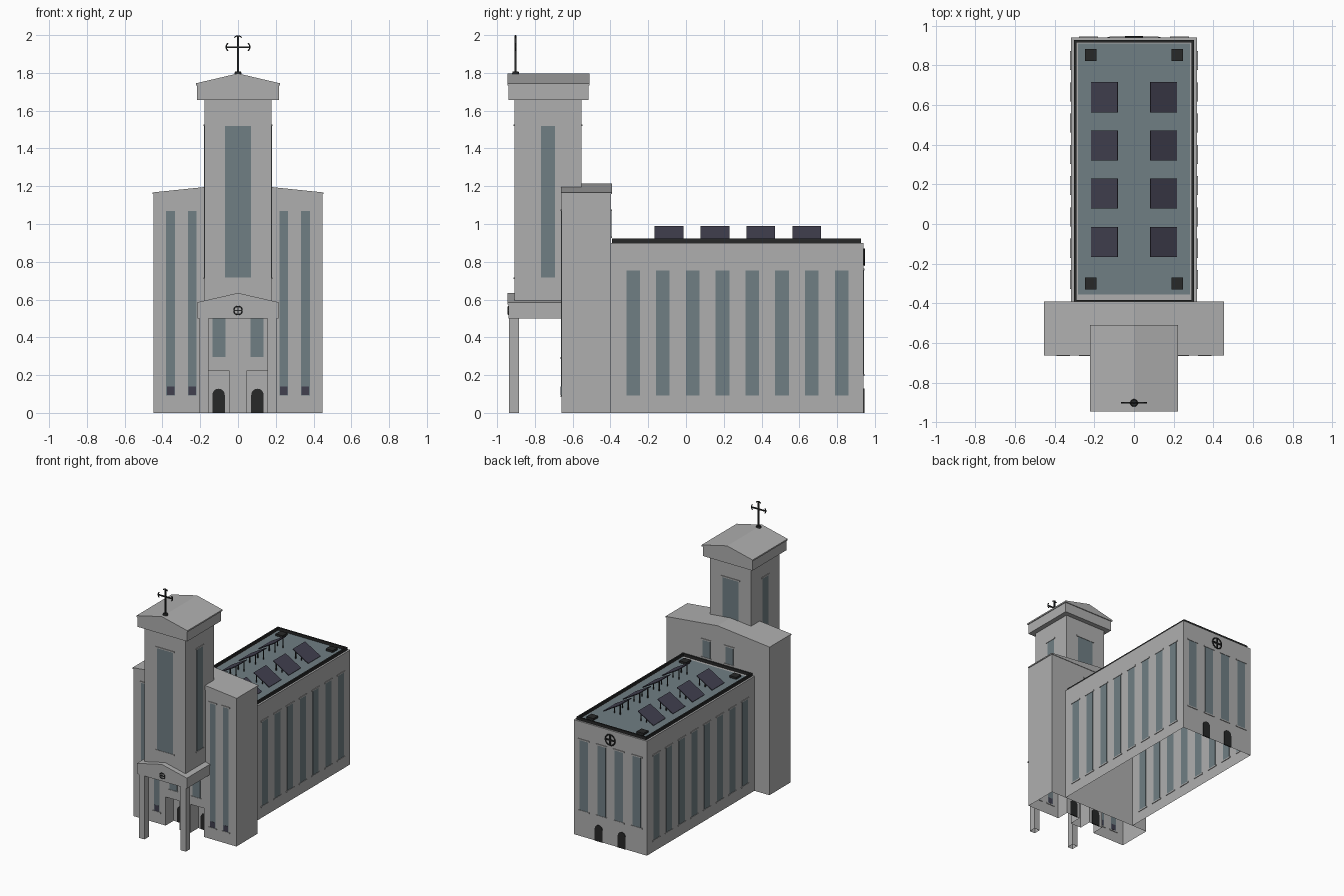
import bpy, bmesh, math
from mathutils import Matrix, Vector

if "Cube" in bpy.data.objects:
    bpy.data.objects.remove(bpy.data.objects["Cube"])


def material(name, c):
    m = bpy.data.materials.new(name)
    m.diffuse_color = (*c, 1)
    m.use_nodes = True
    m.node_tree.nodes["Principled BSDF"].inputs["Base Color"].default_value = m.diffuse_color
    return m


STONE = material("grey stone", (0.43, 0.43, 0.43))
GLASS = material("blue grey glass", (0.16, 0.21, 0.23))
PANEL = material("dark violet panel", (0.052, 0.05, 0.078))
BLACK = material("black metal", (0.02, 0.021, 0.021))


def box(bm, x0, x1, y0, y1, z0, z1, rot=None):
    c = Vector(((x0 + x1) / 2, (y0 + y1) / 2, (z0 + z1) / 2))
    m = Matrix.Translation(c) @ (rot or Matrix()) @ Matrix.Diagonal((x1 - x0, y1 - y0, z1 - z0, 1))
    bmesh.ops.create_cube(bm, size=1, matrix=m)


def prism(bm, pts, y0, y1):
    """Extrude an x/z outline along y."""
    a = [bm.verts.new((x, y0, z)) for x, z in pts]
    b = [bm.verts.new((x, y1, z)) for x, z in pts]
    bm.faces.new(a)
    bm.faces.new(b[::-1])
    for i in range(len(pts)):
        j = (i + 1) % len(pts)
        bm.faces.new((a[j], a[i], b[i], b[j]))


def finish(bm, name, mat, open_bottom=False):
    if open_bottom:
        low = [f for f in bm.faces if all(v.co.z < 0.001 for v in f.verts)]
        bmesh.ops.delete(bm, geom=low, context='FACES_ONLY')
    else:
        bmesh.ops.recalc_face_normals(bm, faces=bm.faces)
    me = bpy.data.meshes.new(name)
    bm.to_mesh(me)
    bm.free()
    me.materials.append(mat)
    ob = bpy.data.objects.new(name, me)
    bpy.context.collection.objects.link(ob)
    return ob


def gable(bm, hw, y0, y1, z0, z1, z2):
    prism(bm, [(-hw, z0), (hw, z0), (hw, z1), (0, z2), (-hw, z1)], y0, y1)


# nave shell, open underneath
bm = bmesh.new()
box(bm, -0.318, 0.318, -0.396, 0.94, 0, 0.9)
finish(bm, "nave_walls", STONE, True)

# transept with two recessed doorways
bm = bmesh.new()
box(bm, -0.448, 0.448, -0.66, -0.396, 0, 1.16)
transept = finish(bm, "transept_walls", STONE)
bm = bmesh.new()
for s in (-1, 1):
    box(bm, s * 0.107 - 0.06, s * 0.107 + 0.06, -0.72, -0.56, -0.1, 0.225)
cutter = finish(bm, "doorway_cutter", STONE)
cutter.hide_render = True
mod = transept.modifiers.new("doorways", 'BOOLEAN')
mod.object = cutter
mod.solver = 'EXACT'
bpy.context.view_layer.update()
me = bpy.data.meshes.new_from_object(transept.evaluated_get(bpy.context.evaluated_depsgraph_get()))
transept.modifiers.clear()
bpy.data.objects.remove(cutter)
bm = bmesh.new()
bm.from_mesh(me)
bm.faces.ensure_lookup_table()
for f in bm.faces:
    f.material_index = 0
bpy.data.objects.remove(transept)
finish(bm, "transept_walls", STONE, True)

bm = bmesh.new()
gable(bm, 0.453, -0.663, -0.392, 1.158, 1.167, 1.214)
finish(bm, "transept_roof", STONE)

# tower shaft, head and roof
bm = bmesh.new()
box(bm, -0.178, 0.178, -0.907, -0.554, 0.52, 1.67)
finish(bm, "tower_shaft", STONE)
bm = bmesh.new()
box(bm, -0.216, 0.216, -0.94, -0.517, 1.657, 1.736)
gable(bm, 0.222, -0.946, -0.51, 1.734, 1.745, 1.797)
finish(bm, "tower_head", STONE)

# porch canopy and columns
bm = bmesh.new()
box(bm, -0.214, 0.214, -0.94, -0.655, 0.5, 0.576)
gable(bm, 0.218, -0.946, -0.655, 0.574, 0.585, 0.635)
finish(bm, "porch_canopy", STONE)
bm = bmesh.new()
for s in (-1, 1):
    box(bm, s * 0.18 - 0.023, s * 0.18 + 0.023, -0.938, -0.884, 0, 0.51)
finish(bm, "porch_columns", STONE, True)

# windows: glass plates straddling the walls, each with a sill and lintel
glass, trim = bmesh.new(), bmesh.new()


def window(axis, wall, c, w, z0, z1):
    def plate(bm, h, d, a, b):
        if axis == 'x':
            box(bm, wall - d, wall + d, c - h, c + h, a, b)
        else:
            box(bm, c - h, c + h, wall - d, wall + d, a, b)
    plate(glass, w / 2, 0.002, z0, z1)
    for z in (z0, z1):
        plate(trim, w / 2 + 0.012, 0.005, z - 0.005, z + 0.005)


for s in (-1, 1):
    for i in range(8):
        window('x', s * 0.318, -0.28 + i * 0.1577, 0.072, 0.088, 0.76)
    for x in (0.075, 0.23):
        window('y', 0.94, s * x, 0.072, 0.2, 0.76)
    for x in (0.243, 0.357):
        window('y', -0.66, s * x, 0.046, 0.088, 1.073)
    window('y', -0.66, s * 0.1, 0.068, 0.29, 0.52)
    window('y', -0.396, s * 0.1, 0.068, 0.93, 1.073)
    window('x', s * 0.178, -0.73, 0.074, 0.713, 1.523)
for y in (-0.907, -0.554):
    window('y', y, 0, 0.138, 0.713, 1.523)
finish(glass, "window_glass", GLASS)
finish(trim, "window_sills", STONE)

# dark panes at the foot of the transept windows
bm = bmesh.new()
for s in (-1, 1):
    for x in (0.243, 0.357):
        box(bm, s * x - 0.02, s * x + 0.02, -0.6635, -0.6565, 0.095, 0.14)
finish(bm, "lower_window_panes", PANEL)

# arched doors, front and back
bm = bmesh.new()
for s in (-1, 1):
    for y, cx in ((-0.56, 0.103), (0.94, 0.1)):
        r = 0.033
        arch = [(s * cx + r * math.cos(k * math.pi / 10), 0.095 + r * math.sin(k * math.pi / 10)) for k in range(11)]
        prism(bm, [(s * cx - r, 0), (s * cx + r, 0)] + arch, y - 0.004, y + 0.004)
finish(bm, "arched_doors", BLACK)

# roof deck, railing and corner vents
bm = bmesh.new()
box(bm, -0.282, 0.282, -0.355, 0.91, 0.897, 0.904)
finish(bm, "roof_deck", GLASS)
bm = bmesh.new()
for s in (-1, 1):
    box(bm, s * 0.297 - 0.006, s * 0.297 + 0.006, -0.392, 0.927, 0.898, 0.922)
box(bm, -0.303, 0.303, 0.915, 0.927, 0.898, 0.922)
box(bm, -0.303, 0.303, -0.392, -0.382, 0.898, 0.922)
finish(bm, "roof_railing", BLACK)
bm = bmesh.new()
for s in (-1, 1):
    for y in (-0.3, 0.852):
        box(bm, s * 0.218 - 0.03, s * 0.218 + 0.03, y - 0.03, y + 0.03, 0.9, 0.92)
finish(bm, "roof_vents", BLACK)

# solar panels tilted outwards on thin legs
bm, legs = bmesh.new(), bmesh.new()
for s in (-1, 1):
    for i in range(4):
        y = -0.09 + i * 0.243
        tilt = Matrix.Rotation(s * math.atan2(0.078, 0.135), 4, 'Y')
        box(bm, s * 0.149 - 0.078, s * 0.149 + 0.078, y - 0.076, y + 0.076, 0.945, 0.951, tilt)
        for d in (-0.05, 0.05):
            box(legs, s * 0.09 - 0.003, s * 0.09 + 0.003, y + d - 0.003, y + d + 0.003, 0.9, 0.98)
            box(legs, s * 0.14 - 0.003, s * 0.14 + 0.003, y + d - 0.003, y + d + 0.003, 0.9, 0.95)
finish(bm, "solar_panels", PANEL)
finish(legs, "panel_legs", BLACK)


# ringed cross emblems on the rear wall and porch
def emblem(name, y, z, r, t):
    bpy.ops.mesh.primitive_torus_add(location=(0, y, z), rotation=(math.pi / 2, 0, 0), major_radius=r,
                                     minor_radius=t, major_segments=28, minor_segments=6)
    ob = bpy.context.object
    ob.name = name + "_ring"
    ob.data.materials.append(BLACK)
    bm = bmesh.new()
    box(bm, -t, t, y - t, y + t, z - r, z + r)
    box(bm, -r, r, y - t, y + t, z - t, z + t)
    finish(bm, name + "_bars", BLACK)


emblem("rear_emblem", 0.943, 0.825, 0.042, 0.005)
emblem("porch_emblem", -0.941, 0.542, 0.022, 0.003)

# rooftop cross with curved arm ends and a round foot
Y = -0.902
bm = bmesh.new()
box(bm, -0.005, 0.005, Y - 0.005, Y + 0.005, 1.79, 1.998)
box(bm, -0.064, 0.064, Y - 0.004, Y + 0.004, 1.932, 1.941)
bmesh.ops.create_cone(bm, cap_ends=True, segments=16, radius1=0.02, radius2=0.016, depth=0.014,
                      matrix=Matrix.Translation((0, Y, 1.8)))
finish(bm, "roof_cross", BLACK)
cu = bpy.data.curves.new("cross_arm_ends", 'CURVE')
cu.dimensions = '3D'
cu.bevel_depth = 0.004
cu.bevel_resolution = 1
for ang, reach in ((0, 0.063), (math.pi / 2, 0.059), (math.pi, 0.063)):
    sp = cu.splines.new('POLY')
    sp.points.add(6)
    for k, p in enumerate(sp.points):
        a = ang + math.radians(-54 + 18 * k)
        off = reach - 0.024
        p.co = (off * math.cos(ang) + 0.024 * math.cos(a), Y, 1.937 + off * math.sin(ang) + 0.024 * math.sin(a), 1)
cu.materials.append(BLACK)
ends = bpy.data.objects.new("cross_arm_ends", cu)
bpy.context.collection.objects.link(ends)
bpy.ops.object.select_all(action='DESELECT')
ends.select_set(True)
bpy.context.view_layer.objects.active = ends
bpy.ops.object.convert(target='MESH')
